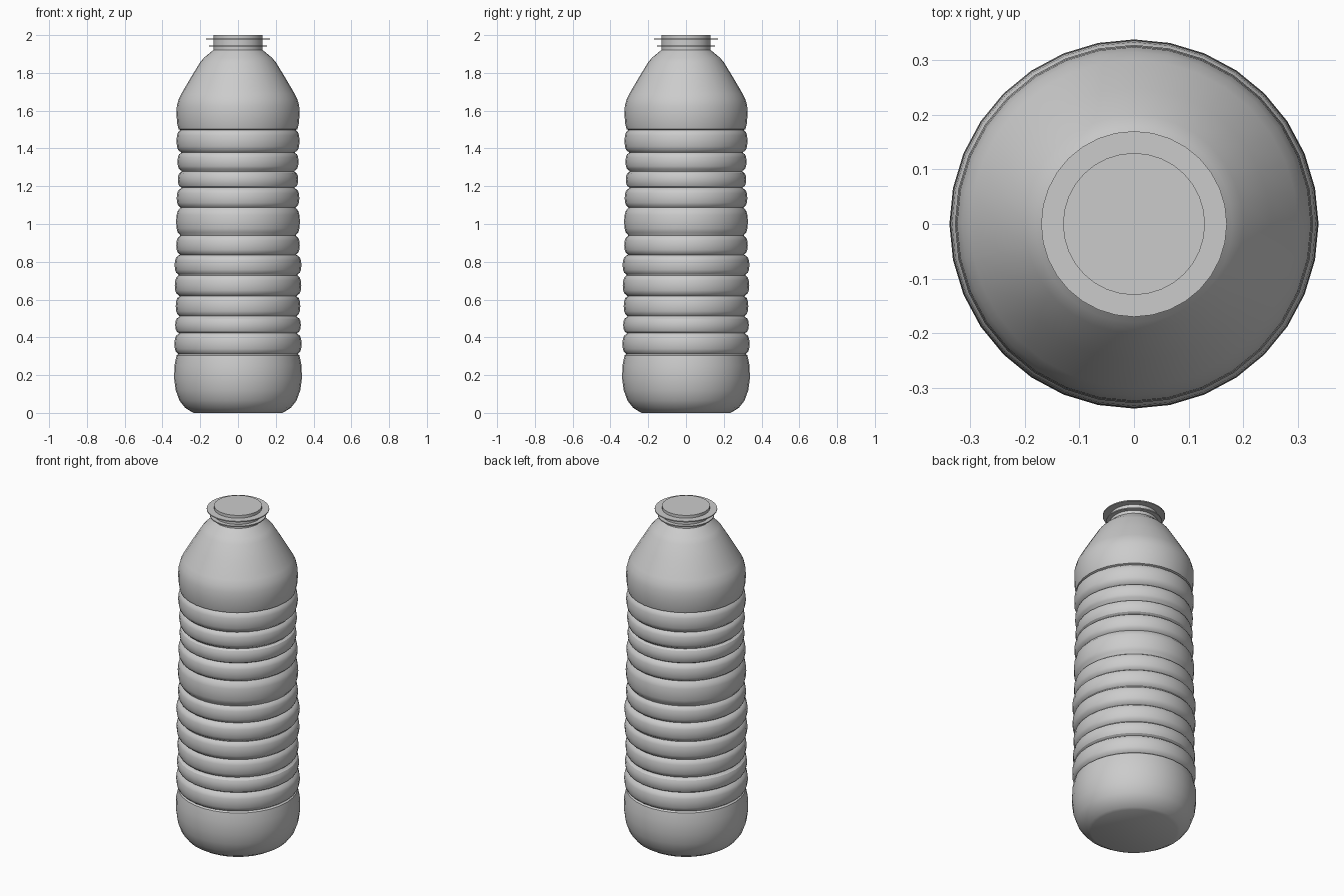
import bpy, bmesh, math

if "Cube" in bpy.data.objects:
    bpy.data.objects.remove(bpy.data.objects["Cube"])

SIDES = 32


def lathe(name, profile):
    """Revolve (radius, z) points about z; close both ends with flat caps."""
    bm = bmesh.new()
    rings = []
    for r, z in profile:
        rings.append([bm.verts.new((r * math.cos(2 * math.pi * i / SIDES),
                                    r * math.sin(2 * math.pi * i / SIDES), z))
                      for i in range(SIDES)])
    for a, b in zip(rings, rings[1:]):
        for i in range(SIDES):
            j = (i + 1) % SIDES
            bm.faces.new((a[i], a[j], b[j], b[i]))
    bm.faces.new(rings[0][::-1])
    bm.faces.new(rings[-1])
    mesh = bpy.data.meshes.new(name)
    bm.to_mesh(mesh)
    bm.free()
    obj = bpy.data.objects.new(name, mesh)
    bpy.context.collection.objects.link(obj)
    bpy.ops.object.select_all(action='DESELECT')
    bpy.context.view_layer.objects.active = obj
    obj.select_set(True)
    bpy.ops.object.shade_smooth_by_angle(angle=math.radians(32))
    return obj


# Rounded base
profile = [(0.235, 0.0), (0.25, 0.008), (0.28, 0.027), (0.31, 0.065),
           (0.33, 0.12), (0.338, 0.18), (0.337, 0.25), (0.325, 0.305)]

# Bulging ribs between grooves
grooves = [0.31, 0.42, 0.51, 0.62, 0.73, 0.835, 0.94,
           1.085, 1.19, 1.28, 1.38, 1.50]
peaks = [0.337, 0.333, 0.33, 0.335, 0.336, 0.327,
         0.328, 0.325, 0.319, 0.321, 0.326]
for z0, z1, peak in zip(grooves, grooves[1:], peaks):
    valley = peak - 0.021
    for t in (0.0, 0.1, 0.25, 0.5, 0.75, 0.9, 1.0):
        bulge = math.sqrt(max(0.0, 1 - (2 * t - 1) ** 2))
        z = z0 + 0.002 + (z1 - z0 - 0.004) * t
        profile.append((valley + (peak - valley) * bulge, z))

# Sloping shoulder and neck
profile += [(0.315, 1.502), (0.322, 1.53), (0.326, 1.58), (0.324, 1.625),
            (0.315, 1.66), (0.30, 1.69), (0.25, 1.775), (0.20, 1.857),
            (0.18, 1.88), (0.13, 1.922), (0.13, 2.0)]
lathe("bottle_body", profile)

# Thin neck flanges
for name, r, z in (("upper_neck_ring", 0.17, 1.98), ("lower_neck_ring", 0.153, 1.943)):
    lathe(name, [(r, z - 0.003), (r, z + 0.003)])
